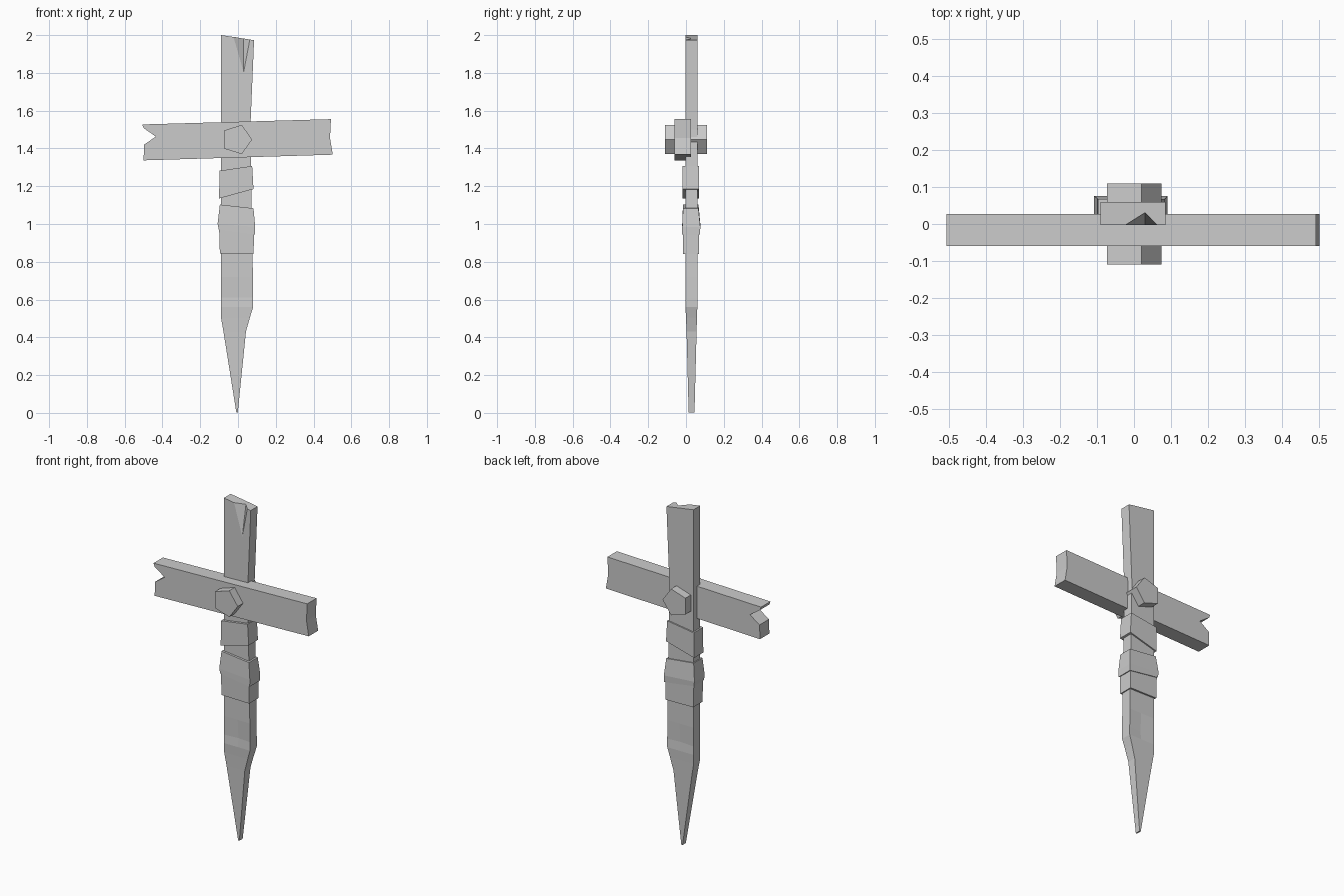
import bpy, bmesh

if "Cube" in bpy.data.objects:
    bpy.data.objects.remove(bpy.data.objects["Cube"])


def loft(name, rings):
    """Join rings of equal point count into a closed flat-faced solid."""
    bm = bmesh.new()
    vr = [[bm.verts.new(p) for p in r] for r in rings]
    n = len(rings[0])
    for a, b in zip(vr, vr[1:]):
        for i in range(n):
            j = (i + 1) % n
            bm.faces.new((a[i], a[j], b[j], b[i]))
    bm.faces.new(vr[0])
    bm.faces.new(vr[-1])
    bmesh.ops.recalc_face_normals(bm, faces=bm.faces)
    me = bpy.data.meshes.new(name)
    bm.to_mesh(me)
    bm.free()
    ob = bpy.data.objects.new(name, me)
    bpy.context.collection.objects.link(ob)
    return ob


def prism(name, outline, y0, y1):
    """Extrude an x-z outline along y."""
    return loft(name, [[(x, y, z) for x, z in outline] for y in (y0, y1)])


def post_ring(x0, xc, x1, y0, y1, z0, z1, dent=0):
    """Six-point section: left, middle and right on front and back."""
    zc = (z0 + z1) / 2
    return [(x0, y0, z0), (xc, y0 + dent, zc), (x1, y0, z1),
            (x1, y1, z1), (xc, y1 - dent, zc), (x0, y1, z0)]


def band_ring(x0, x1, y0, y1, zl, zr):
    """Four-point tilted section of a wrap."""
    return [(x0, y0, zl), (x1, y0, zr), (x1, y1, zr), (x0, y1, zl)]


# Sharpened upright post
post = loft("post", [
    post_ring(-.009, -.005, -.001, .014, .045, .003, .003),
    post_ring(-.077, .0, .042, .003, .056, .43, .43),
    post_ring(-.09, .0, .063, .0, .058, .505, .505),
    post_ring(-.09, .0, .08, -.003, .06, .56, .56),
    post_ring(-.09, .0, .08, -.003, .06, .61, .61, .007),
    post_ring(-.09, .0, .079, -.003, .06, .72, .72),
    post_ring(-.09, .0, .065, -.003, .06, 1.5, 1.5),
    post_ring(-.09, .0, .085, -.003, .06, 2.0, 1.973),
])

# Split in the front of the post top
cx, cy, cz, h = .03, -.01, 1.768, .262
cutter = loft("split_cutter", [
    [(cx + s * dx, cy + s * dy, cz + s * h)
     for dx, dy in ((-.076, 0), (.05, 0), (0, .05))] for s in (.002, 1)])
cutter.hide_render = True
cutter.hide_viewport = True
mod = post.modifiers.new("split", 'BOOLEAN')
mod.operation = 'DIFFERENCE'
mod.solver = 'EXACT'
mod.object = cutter

# Tilted crossbar with a notched left end
prism("crossbar", [(-.5, 1.337), (.502, 1.367), (.487, 1.455), (.492, 1.555),
                   (-.507, 1.527), (-.5, 1.508), (-.435, 1.463), (-.497, 1.42)],
      -.06, .027)

# Five-sided peg through the joint
prism("peg", [(.075, 1.447), (.02, 1.525), (-.073, 1.495),
              (-.073, 1.399), (.02, 1.37)], -.11, .11)

# Cloth wraps around the grip
loft("upper_wrap", [
    band_ring(-.1, .082, -.018, .068, 1.135, 1.185),
    band_ring(-.098, .075, -.018, .068, 1.282, 1.307)])
loft("middle_wrap", [
    band_ring(-.102, .09, -.02, .074, .972, .945),
    band_ring(-.108, .091, -.02, .076, 1.0, .985),
    band_ring(-.096, .082, -.016, .066, 1.103, 1.083)])
loft("lower_wrap", [
    band_ring(-.096, .083, -.015, .07, .845, .842),
    band_ring(-.1, .084, -.017, .07, .98, .953)])
